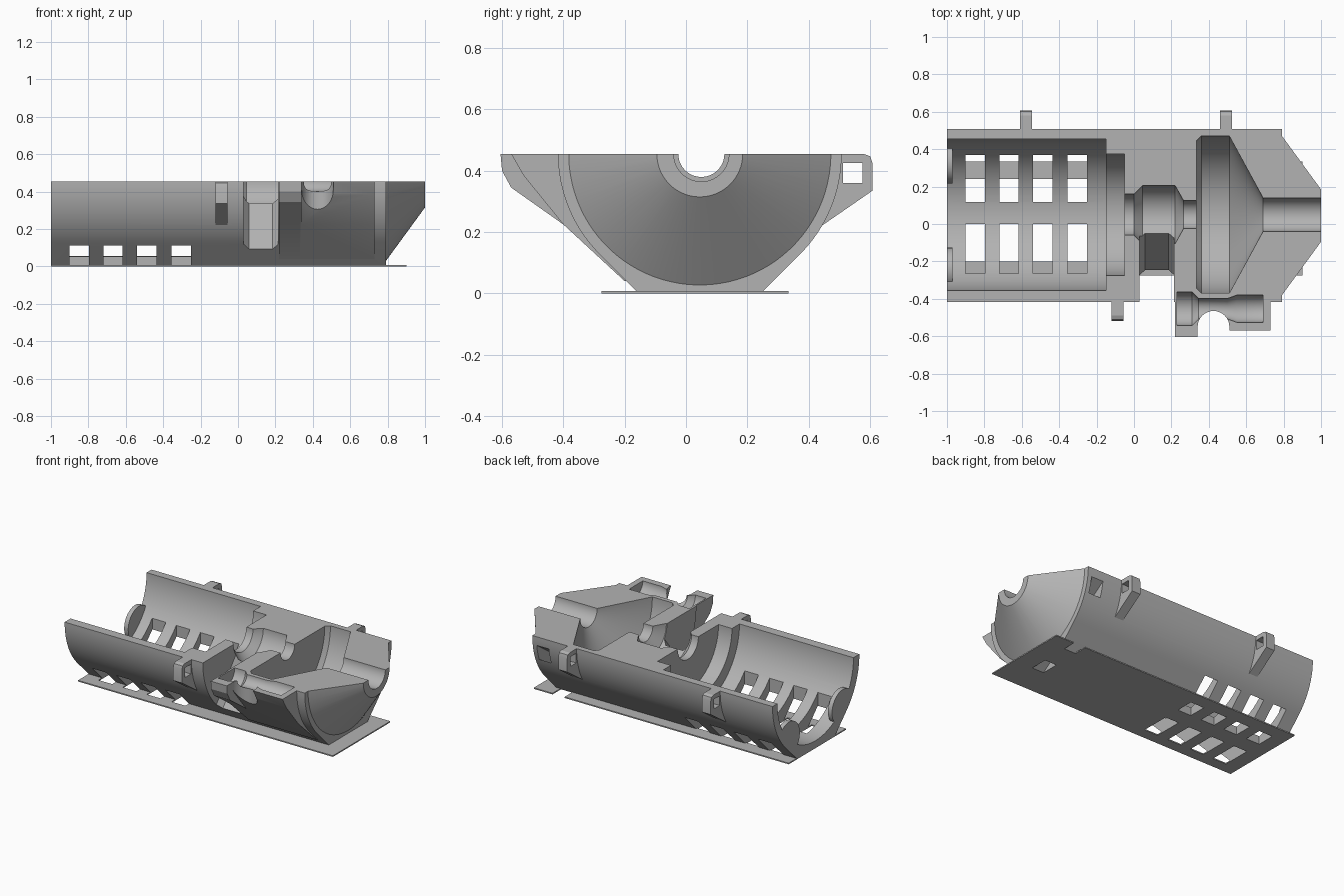
import bpy, bmesh, math
from mathutils import Vector

if "Cube" in bpy.data.objects:
    bpy.data.objects.remove(bpy.data.objects["Cube"])

AY, TOP, R = 0.045, 0.455, 0.4625   # shell axis, parting plane, outer radius

grey = bpy.data.materials.new("plain grey")
grey.use_nodes = True
grey.diffuse_color = (0.45, 0.45, 0.45, 1)
grey.node_tree.nodes["Principled BSDF"].inputs["Base Color"].default_value = (0.45, 0.45, 0.45, 1)


def make(name, rings):
    """Skin a list of equal-length rings of points, capped at both ends."""
    bm = bmesh.new()
    loops = [[bm.verts.new(p) for p in ring] for ring in rings]
    n = len(loops[0])
    for a, b in zip(loops, loops[1:]):
        for i in range(n):
            j = (i + 1) % n
            bm.faces.new((a[i], a[j], b[j], b[i]))
    bm.faces.new(loops[0])
    bm.faces.new(loops[-1])
    bmesh.ops.recalc_face_normals(bm, faces=bm.faces)
    me = bpy.data.meshes.new(name)
    bm.to_mesh(me)
    bm.free()
    me.materials.append(grey)
    ob = bpy.data.objects.new(name, me)
    bpy.context.scene.collection.objects.link(ob)
    return ob


def prism(name, pts, x0, x1):
    return make(name, [[(x, y, z) for y, z in pts] for x in (x0, x1)])


def box(name, x0, x1, y0, y1, z0, z1):
    return prism(name, [(y0, z0), (y1, z0), (y1, z1), (y0, z1)], x0, x1)


def lathe(name, profile, cy, n=96):
    """Revolve (x, radius) pairs about a lengthwise axis on the parting plane."""
    angles = [2 * math.pi * (i + 0.5) / n for i in range(n)]
    return make(name, [[(x, cy + r * math.cos(a), TOP + r * math.sin(a)) for a in angles]
                       for x, r in profile])


def combine(target, tool, operation):
    mod = target.modifiers.new("bool", "BOOLEAN")
    mod.operation, mod.solver, mod.object = operation, "EXACT", tool
    bpy.context.view_layer.update()
    deps = bpy.context.evaluated_depsgraph_get()
    me = bpy.data.meshes.new_from_object(target.evaluated_get(deps))
    target.modifiers.clear()
    target.data = me
    bpy.data.objects.remove(tool)


def add(target, tool):
    combine(target, tool, "UNION")


def cut(target, tool):
    combine(target, tool, "DIFFERENCE")


# Half-round shell with 45 degree flanks running down to a flat foot
arc = [math.radians(45 * i / 16) for i in range(17)]
side = [(R * math.cos(a), TOP - R * math.sin(a)) for a in arc] + [(R * math.sqrt(2) - TOP, 0)]
shell = prism("half_shell", [(AY + y, z) for y, z in side]
              + [(AY - y, z) for y, z in reversed(side)], -1, 0.79)

# Conical nose
nose = lathe("nose", [(0.6, 0.4275), (0.79, 0.4275), (1, 0.14)], AY)
cut(nose, box("nose_trim", 0, 2, -1, 1, TOP, 2))
add(shell, nose)

# Side port blocks
add(shell, prism("port_block_rear", [(0, TOP), (-0.605, TOP), (-0.60, 0.40), (-0.57, 0.345),
                                     (-0.4, 0.225), (-0.2, 0.04), (0, 0.04)], 0.22, 0.34))
add(shell, prism("port_block_front", [(0, TOP), (-0.57, TOP), (-0.53, 0.385),
                                      (-0.4, 0.225), (-0.2, 0.04), (0, 0.04)], 0.33, 0.73))

# Screw ears with square holes
ear = [(0.3, TOP), (0.535, TOP), (0.556, 0.447), (0.563, 0.425), (0.563, 0.335),
       (0.375, 0.205), (0.3, 0.16)]
for x, s in ((-0.61, 1), (0.46, 1), (-0.12, -1)):
    add(shell, prism("ear", [(AY + s * y, z) for y, z in ear], x, x + 0.065))
    lo, hi = sorted((AY + s * 0.467, AY + s * 0.53))
    cut(shell, box("ear_hole", x - 0.05, x + 0.115, lo, hi, 0.36, 0.425))

# Main stepped cavity: bay, shoulder, neck, gland, neck, chamber, cone, spout
cut(shell, lathe("cavity", [
    (-1.1, 0.405), (-0.15, 0.405), (-0.15, 0.325), (-0.05, 0.325), (-0.05, 0.11),
    (0, 0.11), (0.045, 0.155), (0.22, 0.155), (0.265, 0.075), (0.335, 0.075),
    (0.335, 0.395), (0.36, 0.42), (0.51, 0.42), (0.69, 0.09), (1.1, 0.09)], AY + 0.005))

# Side port channel and its open mouth
cut(shell, lathe("port_channel", [(0.23, 0.09), (0.31, 0.09), (0.345, 0.055), (0.5, 0.055),
                                  (0.55, 0.073), (0.69, 0.073)], -0.453, 48))
mouth = [(0.425 + 0.085 * math.cos(math.pi * i / 16), -0.55 + 0.085 * math.sin(math.pi * i / 16))
         for i in range(17)] + [(0.34, -0.8), (0.51, -0.8)]
cut(shell, make("port_mouth", [[(x, y, z) for x, y in mouth] for z in (0.1, 0.7)]))

# Sloping outlet chute with chamfered floor
chute = []
for y, floor in ((-0.05, 0.335), (-0.7, -0.47)):
    chute.append([(x, y, z) for x, z in ((0.03, 0.8), (0.03, floor + 0.06), (0.06, floor),
                                         (0.185, floor), (0.215, floor + 0.06), (0.215, 0.8))])
cut(shell, make("chute", chute))

# Foot plate
plate = box("foot_plate", -1, 0.9, -0.275, 0.335, 0, 0.008)

# Vent slots through the shell and the plate
for x in (-0.9, -0.72, -0.54, -0.355):
    for lo, hi in ((0.117, 0.374), (-0.265, 0)):
        cut(shell, box("vent", x, x + 0.103, lo, hi, -0.1, 0.207))
    for lo, hi in ((0.117, 0.24), (-0.2, 0)):
        cut(plate, box("plate_vent", x, x + 0.103, lo, hi, -0.1, 0.1))

# Slanted strap tunnel below the nose
along = Vector((0.82, 0.573))
across = Vector((-0.573, 0.82)) * 0.035
start, end = along * -0.2, along * 0.9
cut(shell, prism("strap_tunnel", [start - across, end - across, end + across, start + across],
                 0.67, 0.76))
cut(plate, box("strap_gap", 0.67, 0.76, -0.07, 0.4, -0.1, 0.1))

# Rounded end stops in the mouth of the bay
for s in (1, -1):
    stop = []
    for i in range(32):
        a = 2 * math.pi * i / 32
        p = Vector((0.286 + 0.115 * math.cos(a), -0.286 + 0.115 * math.sin(a)))
        if p.length > 0.43:
            p *= 0.43 / p.length
        stop.append((AY + s * p.x, TOP + p.y))
    add(shell, prism("end_stop", stop, -1, -0.97))

# Smooth the round surfaces, keep edges crisp
bpy.ops.object.select_all(action="DESELECT")
shell.select_set(True)
bpy.context.view_layer.objects.active = shell
bpy.ops.object.shade_smooth_by_angle(angle=math.radians(20))
